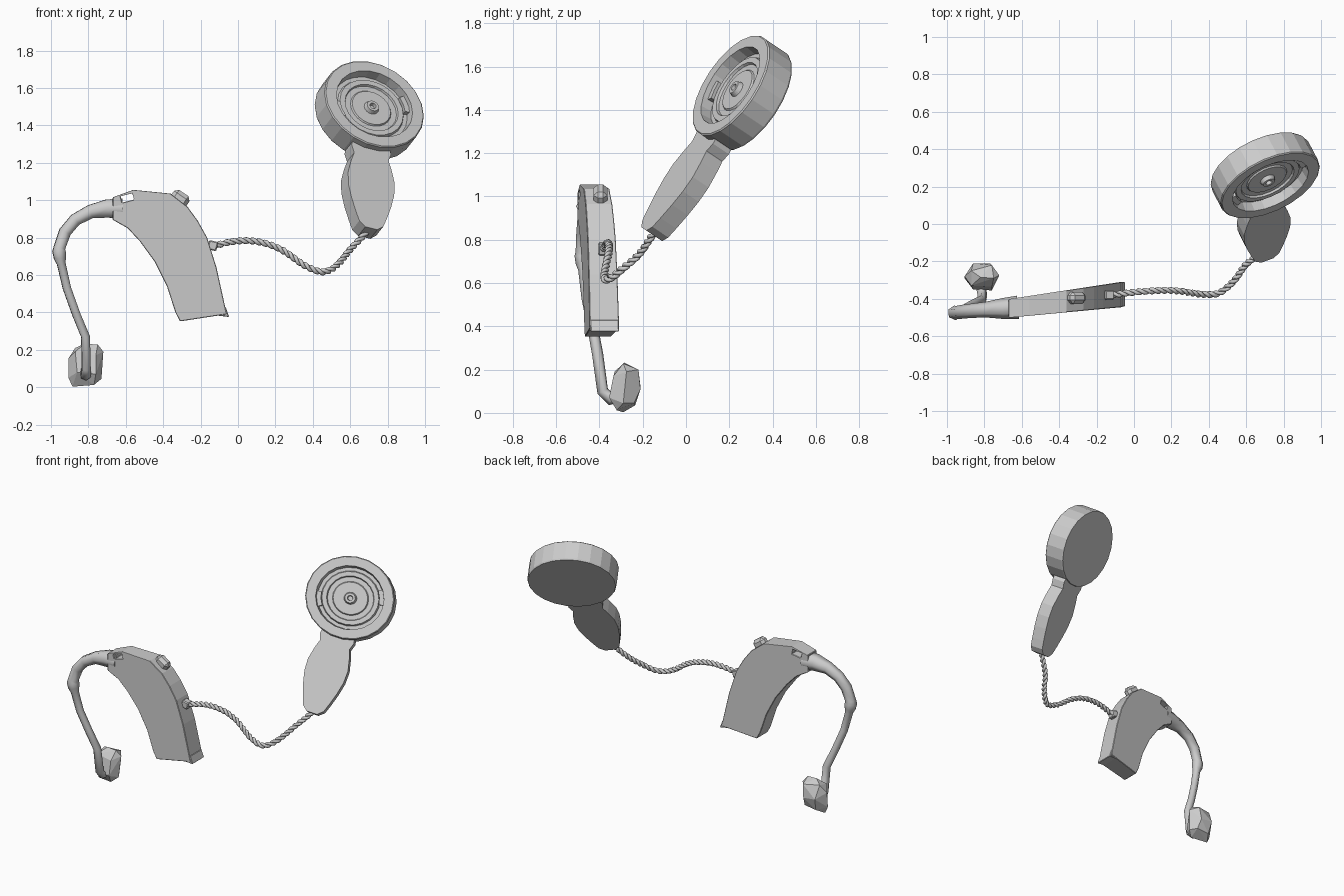
import bpy, bmesh, math
from mathutils import Vector, Matrix

if "Cube" in bpy.data.objects:
    bpy.data.objects.remove(bpy.data.objects["Cube"])


def add(name, bm):
    bmesh.ops.recalc_face_normals(bm, faces=bm.faces)
    me = bpy.data.meshes.new(name)
    bm.to_mesh(me)
    bm.free()
    ob = bpy.data.objects.new(name, me)
    bpy.context.collection.objects.link(ob)
    return ob


def prism(name, pts, lo, hi, bevel=0):
    """Extrude an outline between two placement functions."""
    bm = bmesh.new()
    a = [bm.verts.new(lo(*p)) for p in pts]
    b = [bm.verts.new(hi(*p)) for p in pts]
    bm.faces.new(a)
    bm.faces.new(b[::-1])
    for i in range(len(pts)):
        j = (i + 1) % len(pts)
        bm.faces.new((a[i], b[i], b[j], a[j]))
    ob = add(name, bm)
    if bevel:
        m = ob.modifiers.new("edge", 'BEVEL')
        m.width, m.segments, m.limit_method = bevel, 1, 'ANGLE'
        m.angle_limit = math.radians(40)
    return ob


def tube(name, pts, radii, depth, res=1):
    """Tapered tube along a polyline."""
    cu = bpy.data.curves.new(name, 'CURVE')
    cu.dimensions, cu.bevel_depth, cu.bevel_resolution, cu.use_fill_caps = '3D', depth, res, True
    sp = cu.splines.new('POLY')
    sp.points.add(len(pts) - 1)
    for q, p, r in zip(sp.points, pts, radii):
        q.co, q.radius = (*p, 1), r
    tmp = bpy.data.objects.new(name, cu)
    bpy.context.collection.objects.link(tmp)
    me = bpy.data.meshes.new_from_object(tmp.evaluated_get(bpy.context.evaluated_depsgraph_get()))
    bpy.data.objects.remove(tmp)
    ob = bpy.data.objects.new(name, me)
    bpy.context.collection.objects.link(ob)
    return ob


def box(name, loc, size, ang=0, bevel=0):
    bm = bmesh.new()
    bmesh.ops.create_cube(bm, size=1, matrix=Matrix.Translation(loc) @ Matrix.Rotation(ang, 4, 'Y')
                          @ Matrix.Diagonal((*size, 1)))
    if bevel:
        bmesh.ops.bevel(bm, geom=bm.edges[:], offset=bevel, segments=1, affect='EDGES')
    return add(name, bm)


# Behind-ear body: curved outline, thickness tapering towards the hook
def side(s):
    def place(x, z):
        return Vector((x, -.45 + (x + .66) * .123 + s * (.05 + (x + .66) * .03), z))
    return place


outline = [(-.67, 1.015), (-.56, 1.055), (-.36, 1.035), (-.27, .965), (-.215, .89), (-.165, .80),
           (-.115, .64), (-.06, .39), (-.31, .352), (-.335, .40), (-.38, .54), (-.445, .67),
           (-.525, .78), (-.59, .85), (-.67, .895)]
body = prism("body", outline, side(-1), side(1))

# Small window through the top of the body
cutter = box("window_cutter", (-.592, -.45, 1.012), (.065, .4, .035), -.25)
cutter.hide_render = True
cutter.display_type = 'WIRE'
cut = body.modifiers.new("window", 'BOOLEAN')
cut.operation, cut.object, cut.solver = 'DIFFERENCE', cutter, 'EXACT'
bev = body.modifiers.new("edge", 'BEVEL')
bev.width, bev.segments, bev.limit_method = .012, 1, 'ANGLE'
bev.angle_limit = math.radians(50)

# Battery door lip, push button and cable socket
prism("door_lip", [(-.11, .42), (-.066, .43), (-.047, .375), (-.11, .383)], side(-.97), side(.97), .004)
box("button", (-.312, -.395, 1.005), (.10, .065, .08), .6, .02)
box("cable_socket", (-.135, -.38, .757), (.05, .05, .05), .25, .006)

# Ear hook and sound tube
hook = [(-.62, -.445, .955, .062), (-.70, -.452, .955, .056), (-.79, -.458, .938, .042),
        (-.87, -.464, .895, .038), (-.925, -.470, .83, .037), (-.955, -.475, .745, .035),
        (-.957, -.475, .725, .040), (-.952, -.474, .69, .036), (-.945, -.472, .66, .026),
        (-.915, -.458, .53, .025), (-.865, -.43, .39, .025), (-.815, -.408, .27, .026),
        (-.812, -.385, .10, .027), (-.815, -.35, .065, .030), (-.815, -.28, .09, .034)]
tube("ear_hook", [h[:3] for h in hook], [h[3] for h in hook], 1.0)

# Ear mould: faceted blob
bm = bmesh.new()
for p in [(-.87, -.25, .21), (-.76, -.22, .20), (-.75, -.29, .228), (-.82, -.285, .232),
          (-.72, -.275, .19), (-.906, -.28, .155), (-.86, -.21, .12), (-.77, -.21, .11),
          (-.906, -.29, .05), (-.73, -.29, .045), (-.87, -.33, .19), (-.76, -.335, .17),
          (-.86, -.35, .08), (-.76, -.355, .07), (-.885, -.29, .003), (-.77, -.32, .012),
          (-.85, -.235, .035), (-.76, -.24, .045)]:
    bm.verts.new(p)
bmesh.ops.convex_hull(bm, input=bm.verts[:])
add("ear_mould", bm)

# Headpiece frame: u across, d down the paddle, n out of the face
C = Vector((.73, .205, 1.515))
n = Vector((.4, -.76, .51)).normalized()
d = Vector((0, -.557, -.83))
d = (d - n * d.dot(n)).normalized()
u = d.cross(n)


def at(a, b, c):
    return C + u * a + d * b + n * c


# Coil disc: stepped lathe profile, slightly oval
prof = [(0, -.145), (.285, -.145), (.29, -.135), (.29, -.006), (.284, 0), (.222, 0), (.215, -.055),
        (.192, -.055), (.185, -.038), (.155, -.038), (.15, -.05), (.118, -.05), (.112, -.042),
        (.042, -.042), (.034, -.02), (.018, -.02), (.015, -.04), (0, -.04)]
N = 22
bm = bmesh.new()
rings = []
for r, h in prof:
    k = N if r else 1
    rings.append([bm.verts.new(at(r * math.cos(2 * math.pi * i / N), .925 * r * math.sin(2 * math.pi * i / N), h))
                  for i in range(k)])
for p, q in zip(rings, rings[1:]):
    for i in range(N):
        j = (i + 1) % N
        if len(p) == 1:
            bm.faces.new((p[0], q[i], q[j]))
        elif len(q) == 1:
            bm.faces.new((p[i], q[0], p[j]))
        else:
            bm.faces.new((p[i], q[i], q[j], p[j]))
add("coil_disc", bm)

# Recess locating blocks
for i, ang in enumerate((math.radians(20), math.radians(200))):
    pts = [(r * math.cos(ang + t), .925 * r * math.sin(ang + t))
           for r, ts in ((.224, (-.25, 0, .25)), (.19, (.25, 0, -.25))) for t in ts]
    prism(f"recess_block_{i + 1}", pts, lambda a, b: at(a, b, -.06), lambda a, b: at(a, b, -.025))

# Paddle below the disc, with a pinched neck
half = [(.10, .2), (.115, .27), (.10, .315), (.118, .37), (.136, .45), (.133, .53), (.115, .61),
        (.09, .69), (.07, .745), (.035, .775)]
pad = half + [(-a, b) for a, b in reversed(half)]
prism("paddle", pad, lambda a, b: at(a, b, -.042), lambda a, b: at(a, b, -.138))

# Twisted cable: two strands winding round a smooth path
end = at(0, .755, -.095)
key = [Vector(p) for p in [(-.20, -.385, .74), (-.125, -.38, .757), (-.03, -.368, .778), (.06, -.36, .783),
                           (.16, -.355, .765), (.25, -.36, .725), (.35, -.375, .655), (.436, -.375, .618),
                           (.49, -.345, .625), (.543, -.293, .666), (.60, -.215, .735)]]
key += [end, end + d * -.08]
path = []
for i in range(1, len(key) - 2):
    a, b, c, e = key[i - 1:i + 3]
    for s in range(16):
        t = s / 16
        path.append(.5 * (2 * b + (c - a) * t + (2 * a - 5 * b + 4 * c - e) * t * t
                          + (3 * b - a - 3 * c + e) * t ** 3))
path.append(key[-2])
for k in range(2):
    pts, ang = [], k * math.pi
    for i, p in enumerate(path):
        tan = (path[min(i + 1, len(path) - 1)] - path[max(i - 1, 0)]).normalized()
        v = tan.cross(Vector((0, 1, .3))).normalized()
        w = tan.cross(v)
        if i:
            ang += (p - path[i - 1]).length * 2 * math.pi / .07
        pts.append(p + (v * math.cos(ang) + w * math.sin(ang)) * .009)
    tube(f"cable_strand_{k + 1}", pts, [1] * len(pts), .0105)
